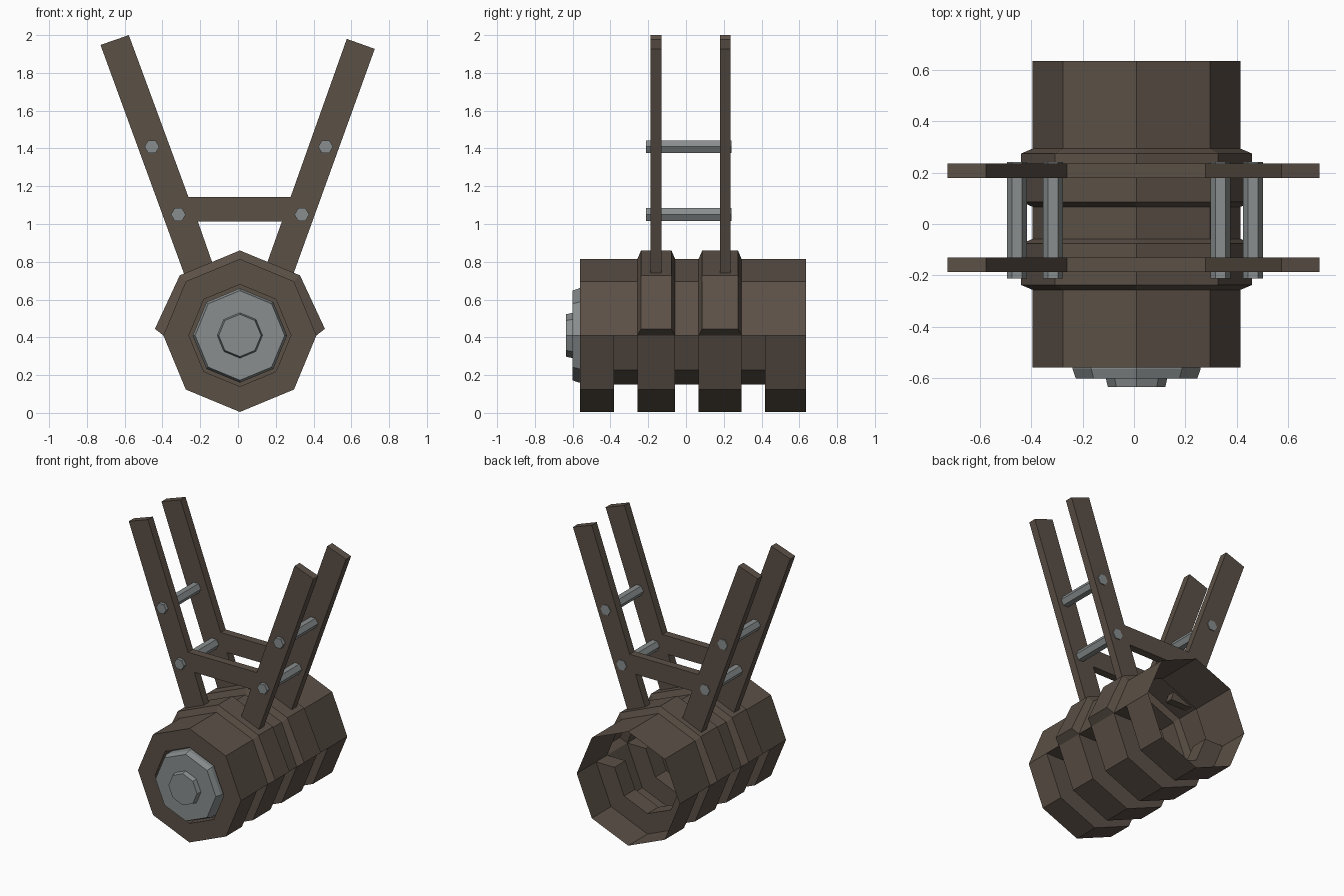
import bpy, bmesh, math

if "Cube" in bpy.data.objects:
    bpy.data.objects.remove(bpy.data.objects["Cube"])

CX, CZ = 0.01, 0.41   # barrel axis


def material(name, col):
    m = bpy.data.materials.new(name)
    m.diffuse_color = (*col, 1)
    m.use_nodes = True
    m.node_tree.nodes["Principled BSDF"].inputs["Base Color"].default_value = m.diffuse_color
    return m


BROWN = material("dark brown metal", (0.105, 0.080, 0.062))
GREY = material("steel grey", (0.25, 0.27, 0.27))


def finish(bm, name, mat):
    bmesh.ops.remove_doubles(bm, verts=bm.verts, dist=1e-4)
    bmesh.ops.recalc_face_normals(bm, faces=bm.faces)
    me = bpy.data.meshes.new(name)
    bm.to_mesh(me)
    bm.free()
    me.materials.append(mat)
    ob = bpy.data.objects.new(name, me)
    bpy.context.collection.objects.link(ob)
    return ob


def ring(bm, y, r, n=8, cx=CX, cz=CZ):
    return [bm.verts.new((cx + r * math.cos(i * 2 * math.pi / n), y,
                          cz + r * math.sin(i * 2 * math.pi / n))) for i in range(n)]


def lathe(name, mat, stations, n=8, cx=CX, cz=CZ, cap_start=True, cap_end=True):
    """Skin rings given as (y, radius)."""
    bm = bmesh.new()
    rings = [ring(bm, y, r, n, cx, cz) for y, r in stations]
    for a, b in zip(rings, rings[1:]):
        for i in range(n):
            j = (i + 1) % n
            bm.faces.new((a[i], a[j], b[j], b[i]))
    if cap_start:
        bm.faces.new(rings[0])
    if cap_end:
        bm.faces.new(rings[-1])
    return finish(bm, name, mat)


# Barrel shell: full upper half with raised collars, lower half with grooves
R, C, G = 0.405, 0.45, 0.26
stations = [  # y, upper radius, lower radius
    (-0.56, R, R), (-0.38, R, R), (-0.38, R, G), (-0.257, R, G), (-0.257, R, R),
    (-0.238, C, R), (-0.077, C, R), (-0.058, R, R), (-0.058, R, G),
    (0.067, R, G), (0.067, R, R), (0.086, C, R), (0.275, C, R), (0.294, R, R),
    (0.294, R, G), (0.418, R, G), (0.418, R, R), (0.635, R, R)]
bm = bmesh.new()


def half(y, r, sign):
    pts = []
    for k in range(5):
        a = sign * k * math.pi / 4
        lift = 0.035 if r == C and k in (0, 4) else 0
        pts.append(bm.verts.new((CX + r * math.cos(a), y, CZ + r * math.sin(a) + lift)))
    return pts


rows = [(half(y, u, 1), half(y, l, -1)) for y, u, l in stations]
for (s0, (u0, l0)), (s1, (u1, l1)) in zip(zip(stations, rows), zip(stations[1:], rows[1:])):
    for p, q, k in ((u0, u1, 1), (l0, l1, 2)):
        if s0[0] != s1[0] or s0[k] != s1[k]:
            for i in range(4):
                bm.faces.new((p[i], p[i + 1], q[i + 1], q[i]))
    # ledges where the halves differ
    if s0[0] != s1[0] and (s0[1] != s0[2] or s1[1] != s1[2]):
        for k in (0, 4):
            bm.faces.new((u0[k], u1[k], l1[k], l0[k]))
bmesh.ops.dissolve_degenerate(bm, dist=1e-4, edges=bm.edges)
# front annulus and recess
rec = [ring(bm, y, r) for y, r in ((-0.56, R), (-0.56, 0.27), (-0.50, 0.27))]
for a, b in zip(rec, rec[1:]):
    for i in range(8):
        j = (i + 1) % 8
        bm.faces.new((a[i], a[j], b[j], b[i]))
bm.faces.new(rec[-1])
finish(bm, "barrel_housing", BROWN)

# Front cap disc with small hub
lathe("front_cap", GREY, [(-0.501, 0.25), (-0.565, 0.25), (-0.602, 0.237),
                          (-0.602, 0.12), (-0.635, 0.112)])

# Two forked plates
profile = [(-0.728, 1.948), (-0.578, 2.0), (-0.262, 1.142), (0.278, 1.142),
           (0.576, 1.98), (0.724, 1.927), (0.293, 0.735), (0.133, 0.735),
           (0.232, 1.012), (-0.212, 1.012), (-0.115, 0.735), (-0.285, 0.735)]
for name, y0, y1 in (("front_fork_plate", -0.187, -0.131), ("rear_fork_plate", 0.18, 0.236)):
    bm = bmesh.new()
    f = bm.faces.new([bm.verts.new((x, y0, z)) for x, z in profile])
    ext = bmesh.ops.extrude_face_region(bm, geom=[f], use_keep_orig=True)
    for v in ext["geom"]:
        if isinstance(v, bmesh.types.BMVert):
            v.co.y = y1
    finish(bm, name, BROWN)

# Hexagonal cross pins
for i, (x, z) in enumerate(((-0.456, 1.409), (0.464, 1.409), (-0.316, 1.05), (0.338, 1.05))):
    lathe(f"cross_pin_{i + 1}", GREY, [(-0.212, 0.039), (0.242, 0.039)], 6, x, z)
